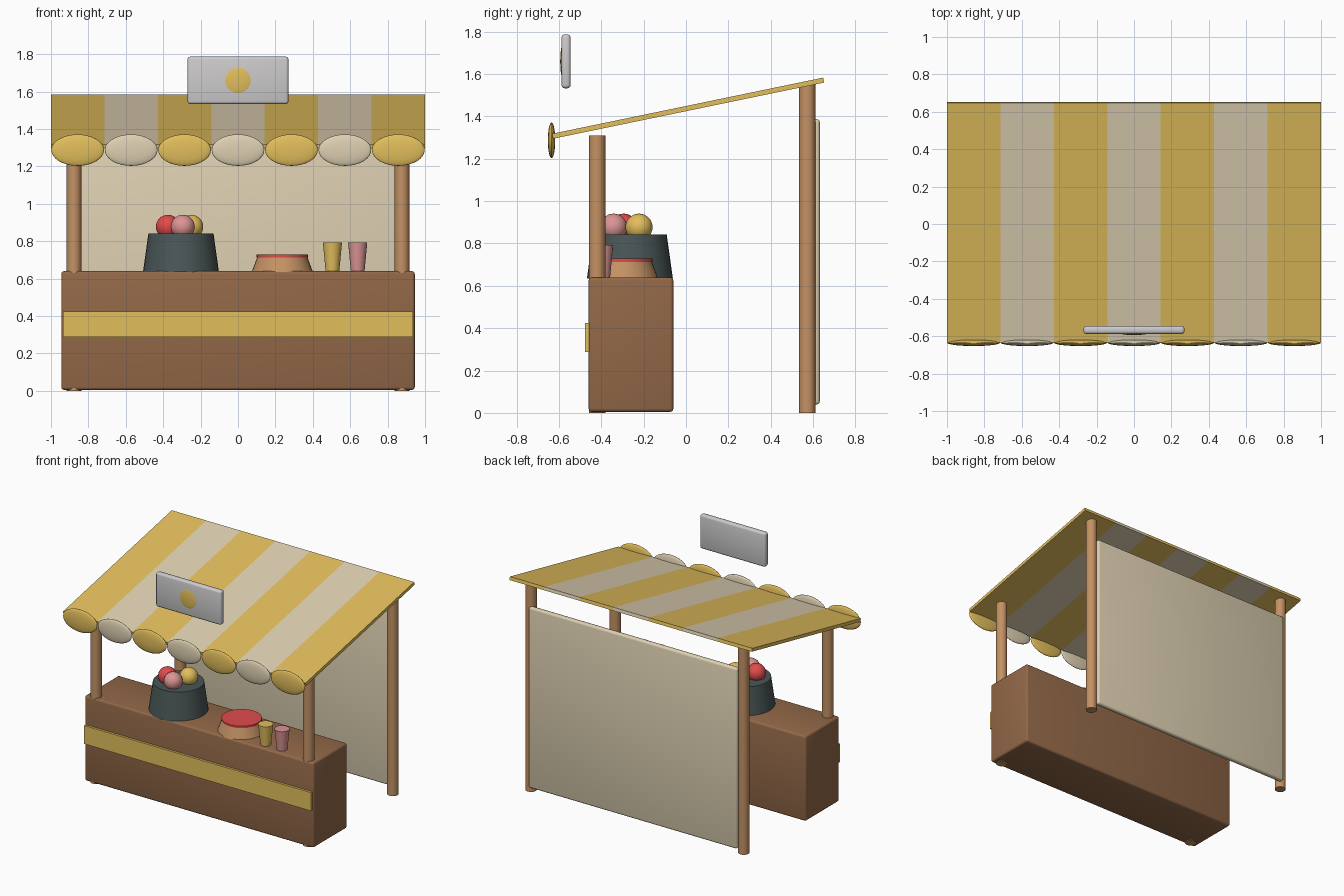
import bpy, math

if "Cube" in bpy.data.objects:
    bpy.data.objects.remove(bpy.data.objects["Cube"])

def mat(name, r, g, b):
    lin = lambda c: ((c / 255 + 0.055) / 1.055) ** 2.4 if c > 10 else c / 3294
    m = bpy.data.materials.new(name)
    m.diffuse_color = (lin(r), lin(g), lin(b), 1)
    m.use_nodes = True
    m.node_tree.nodes["Principled BSDF"].inputs["Base Color"].default_value = m.diffuse_color
    return m

YELLOW = mat("mustard yellow", 226, 190, 92)
CREAM = mat("cream", 222, 208, 178)
BROWN = mat("dark wood", 146, 104, 72)
WOOD = mat("light wood", 196, 146, 100)
IRON = mat("pot grey", 74, 86, 86)
RED = mat("red", 225, 75, 75)
PINK = mat("pink", 220, 148, 148)
WHITE = mat("sign grey", 205, 203, 203)

def finish(name, m, smooth=True):
    o = bpy.context.object
    o.name = name
    o.data.materials.append(m)
    if smooth:
        bpy.ops.object.shade_smooth_by_angle(angle=math.radians(40))
    return o

def box(name, x, y, z, m, bevel=0.0, rot=0.0):
    """Box from (min, max) ranges, with an optional rounded edge."""
    bpy.ops.mesh.primitive_cube_add(size=1, location=(sum(x) / 2, sum(y) / 2, sum(z) / 2))
    o = bpy.context.object
    o.scale = (x[1] - x[0], y[1] - y[0], z[1] - z[0])
    bpy.ops.object.transform_apply(location=False, rotation=False, scale=True)
    o.rotation_euler.x = rot
    if bevel:
        b = o.modifiers.new("round", 'BEVEL')
        b.width, b.segments = bevel, 3
        bpy.ops.object.modifier_apply(modifier="round")
    return finish(name, m, bool(bevel))

def cone(name, x, y, z0, z1, r0, r1, m, n=32):
    bpy.ops.mesh.primitive_cone_add(vertices=n, radius1=r0, radius2=r1, depth=z1 - z0,
                                    location=(x, y, (z0 + z1) / 2))
    return finish(name, m)

def ball(name, loc, r, m):
    bpy.ops.mesh.primitive_uv_sphere_add(segments=32, ring_count=16, radius=1, location=loc)
    bpy.context.object.scale = r
    bpy.ops.object.transform_apply(location=False, rotation=False, scale=True)
    return finish(name, m)

# counter with a front band
box("counter", (-.945, .945), (-.46, -.06), (.005, .64), BROWN, .015)
box("counter_band", (-.935, .935), (-.477, -.45), (.288, .425), YELLOW)

# posts and back panel
for side, x in (("left", -.877), ("right", .877)):
    cone(f"front_post_{side}", x, -.42, 0, 1.31, .039, .039, WOOD, 24)
    cone(f"back_post_{side}", x, .573, 0, 1.55, .039, .039, WOOD, 24)
box("back_panel", (-.86, .86), (.592, .632), (.04, 1.387), CREAM, .015)

# striped sloping awning with a scalloped front edge
slope = math.atan2(.265, 1.28)
half = .5 * 1.28 / math.cos(slope)
w = 2 / 7
for i in range(7):
    x = -1 + i * w
    m = CREAM if i % 2 else YELLOW
    box(f"awning_stripe_{i + 1}", (x, x + w), (.01 - half, .01 + half), (1.427, 1.451), m, rot=slope)
    ball(f"scallop_{i + 1}", (x + w / 2, -.635, 1.287), (w / 2 - .002, .0175, .084), m)

# sign board with a plain round boss
box("sign_board", (-.27, .27), (-.588, -.545), (1.533, 1.787), WHITE, .015)
ball("sign_disc", (0, -.58, 1.66), (.083, .014, .083), YELLOW)

# pot holding scoops
cone("pot", -.305, -.265, .635, .842, .203, .174, IRON)
for n, x, y, m in (("red", -.375, -.295, RED), ("pink", -.295, -.342, PINK), ("yellow", -.25, -.222, YELLOW)):
    ball(f"scoop_{n}", (x, y, .877), (.064,) * 3, m)

# dish and cups
cone("dish", .237, -.295, .635, .717, .164, .133, WOOD)
cone("dish_filling", .237, -.295, .713, .728, .137, .137, RED)
cone("cup_yellow", .505, -.395, .635, .792, .036, .051, YELLOW, 24)
cone("cup_pink", .64, -.395, .635, .792, .036, .051, PINK, 24)
